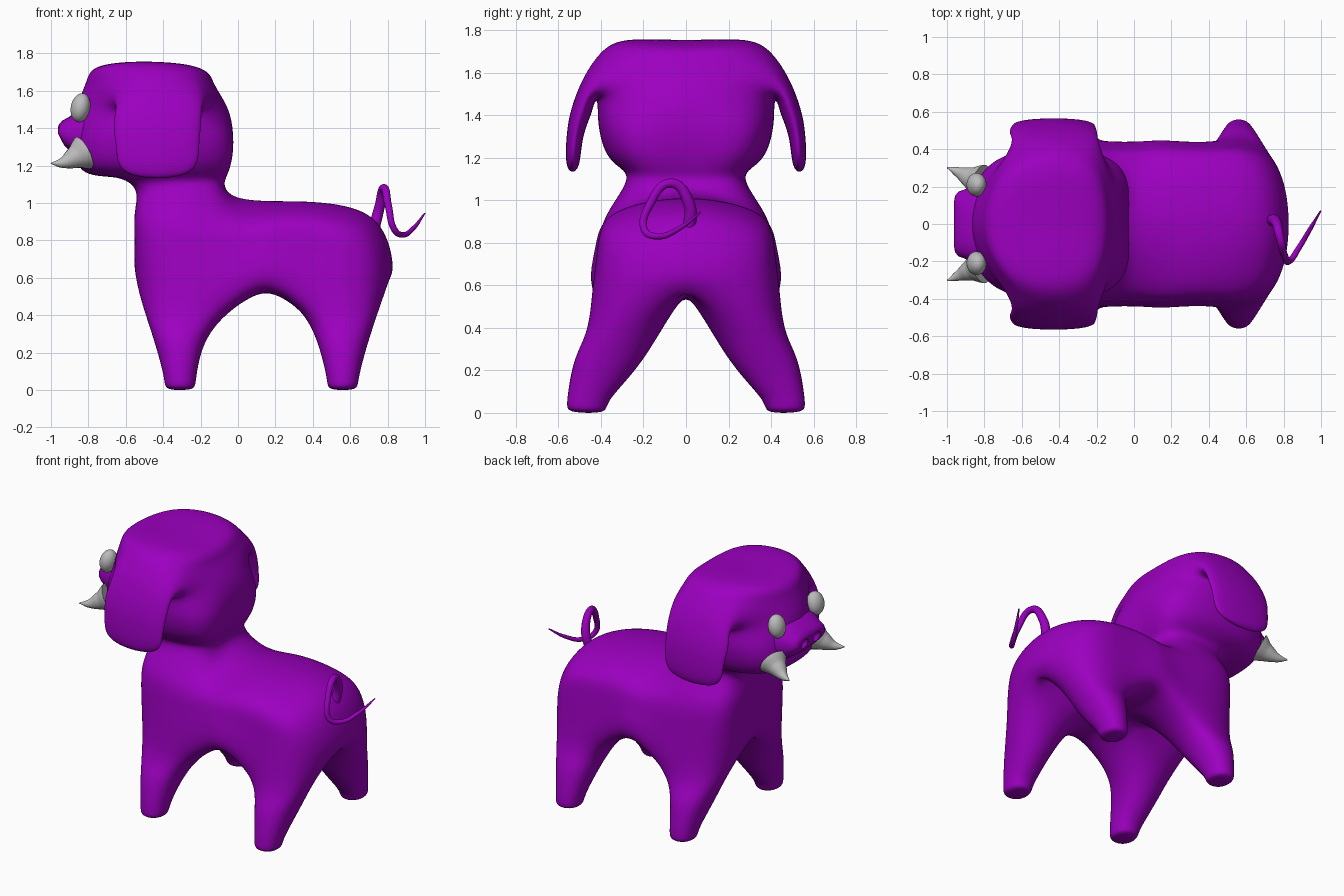
import bpy, bmesh, math

if "Cube" in bpy.data.objects:
    bpy.data.objects.remove(bpy.data.objects["Cube"])


def material(name, rgb):
    m = bpy.data.materials.new(name)
    m.diffuse_color = (*rgb, 1)
    m.use_nodes = True
    m.node_tree.nodes["Principled BSDF"].inputs["Base Color"].default_value = m.diffuse_color
    return m


PURPLE = material("purple skin", (0.33, 0.0, 0.52))
GREY = material("pale grey", (0.5, 0.5, 0.5))


def finish(bm, name, mat, levels=0):
    bmesh.ops.recalc_face_normals(bm, faces=bm.faces)
    for f in bm.faces:
        f.smooth = True
    me = bpy.data.meshes.new(name)
    bm.to_mesh(me)
    bm.free()
    me.materials.append(mat)
    ob = bpy.data.objects.new(name, me)
    bpy.context.collection.objects.link(ob)
    if levels:
        s = ob.modifiers.new("smooth", 'SUBSURF')
        s.levels = s.render_levels = levels
    return ob


def fit_cage(bm, crease, rounds=8):
    """Move the cage so the smooth surface passes through the given points."""
    goal = {v: v.co.copy() for v in bm.verts}
    for _ in range(rounds):
        step = {}
        for v in bm.verts:
            sharp = [e for e in v.link_edges if e[crease] > 0]
            n = len(v.link_edges)
            if len(sharp) == 2:
                limit = (4 * v.co + sharp[0].other_vert(v).co + sharp[1].other_vert(v).co) / 6
            else:
                limit = v.co * n * n
                for e in v.link_edges:
                    limit += 4 * e.other_vert(v).co
                for f in v.link_faces:
                    fv = list(f.verts)
                    limit += fv[(fv.index(v) + 2) % 4].co
                limit /= n * (n + 5)
            step[v] = goal[v] - limit
        for v, d in step.items():
            v.co += d


# Body, legs, head and ears: one half as surface points, mirrored over y = 0
P = {}


def ring(tag, keys, pts):
    for k, p in zip(keys, pts):
        P[tag + k] = p


# torso rows: columns a (chest), b, m, c, d (rump); 0 = centre line, o = outer side
ring("low", ["a0", "b0", "m0", "c0", "d0", "ao", "bo", "mo", "co", "do"],
     [(-.51, 0, .56), (-.06, 0, .54), (.15, 0, .545), (.36, 0, .54), (.77, 0, .55),
      (-.45, .39, .45), (-.09, .42, .43), (.15, .40, .54), (.38, .42, .43), (.70, .40, .45)])
ring("mid", ["a0", "d0", "ao", "bo", "mo", "co", "do"],
     [(-.55, 0, .78), (.82, 0, .71), (-.48, .36, .74), (-.07, .42, .74), (.15, .43, .76),
      (.40, .42, .74), (.71, .36, .72)])
ring("top", ["a0", "b0", "m0", "c0", "d0", "ao", "bo", "mo", "co", "do"],
     [(-.55, 0, .94), (0, 0, 1.03), (.20, 0, 1.01), (.42, 0, 1.003), (.71, 0, .93),
      (-.48, .33, .93), (-.05, .34, .93), (.17, .34, .93), (.40, .34, .93), (.64, .31, .88)])
# neck and head rings
H = ["a0", "ao", "bo", "b0"]
ring("n", H, [(-.545, 0, 1.06), (-.48, .25, 1.06), (-.14, .26, 1.07), (-.07, 0, 1.09)])
ring("j", H, [(-.64, 0, 1.135), (-.57, .25, 1.135), (-.14, .26, 1.14), (-.062, 0, 1.15)])
ring("h1", H, [(-.83, 0, 1.175), (-.69, .32, 1.20), (-.13, .32, 1.22), (-.04, 0, 1.23)])
ring("h2", H, [(-.87, 0, 1.36), (-.70, .36, 1.36), (-.14, .355, 1.36), (-.03, 0, 1.36)])
ring("h3", H, [(-.86, 0, 1.52), (-.64, .38, 1.49), (-.20, .38, 1.49), (-.055, 0, 1.51)])
ring("h4", H, [(-.81, 0, 1.65), (-.62, .38, 1.66), (-.23, .38, 1.645), (-.13, 0, 1.64)])
ring("h5", H, [(-.68, 0, 1.745), (-.60, .26, 1.748), (-.31, .26, 1.742), (-.26, 0, 1.735)])
# ear rings: (front x, back x, inner y, inner z, outer y, outer z)
E = ["ai", "bi", "bo", "ao"]
for t, (x0, x1, yi, zi, yo, zo) in {"e1": (-.60, -.26, .455, 1.42, .515, 1.46),
                                    "e2": (-.59, -.27, .495, 1.29, .550, 1.30),
                                    "e3": (-.55, -.31, .512, 1.165, .552, 1.165)}.items():
    ring(t, E, [(x0, yi, zi), (x1, yi, zi), (x1, yo, zo), (x0, yo, zo)])
# leg rings: front leg f, rear leg r
L = ["a0", "b0", "bo", "ao"]
for leg, cx in (("f", -.31), ("r", .56)):
    for i, (hx, y0, y1, z) in enumerate([(.10, .24, .475, .26), (.063, .38, .528, .07),
                                         (.045, .41, .515, .008)]):
        ring(f"{leg}{i}", L, [(cx - hx, y0, z), (cx + hx, y0, z), (cx + hx, y1, z), (cx - hx, y1, z)])

Q = []


def bridge(r1, r2, closed=True):
    n = len(r1)
    for i in range(n if closed else n - 1):
        j = (i + 1) % n
        Q.append((r1[i], r1[j], r2[j], r2[i]))


def names(tag, keys):
    return [tag + k for k in keys]


around = ["a0", "ao", "bo", "mo", "co", "do", "d0"]
bridge(names("low", around), names("mid", around), False)
bridge(names("mid", around), names("top", around), False)
bridge(names("top", ["b0", "m0", "c0", "d0"]), names("top", ["bo", "mo", "co", "do"]), False)
bridge(names("low", ["b0", "m0", "c0"]), names("low", ["bo", "mo", "co"]), False)
for leg, (p, q) in (("f", "ab"), ("r", "cd")):
    rows = [names("low", [p + "0", q + "0", q + "o", p + "o"])]
    rows += [names(f"{leg}{i}", L) for i in range(3)]
    for r1, r2 in zip(rows, rows[1:]):
        bridge(r1, r2)
    Q.append(tuple(rows[-1]))
head = [names(t, H) for t in ("top", "n", "j", "h1", "h2", "h3", "h4", "h5")]
for r1, r2 in zip(head, head[1:]):
    bridge(r1, r2, False)
Q.append(tuple(head[-1]))
ear_root = ("h3ao", "h3bo", "h4bo", "h4ao")
Q = [q for q in Q if set(q) != set(ear_root)]
ear = [list(ear_root)] + [names(t, E) for t in ("e1", "e2", "e3")]
for r1, r2 in zip(ear, ear[1:]):
    bridge(r1, r2)
Q.append(tuple(ear[-1]))

bm = bmesh.new()
half = {}
for s in (1, -1):
    for k, (x, y, z) in P.items():
        half[k, s] = half[k, 1] if (s < 0 and y == 0) else bm.verts.new((x, s * y, z))
    for q in Q:
        bm.faces.new([half[k, s] for k in (q if s > 0 else q[::-1])])
# sharp fold between the legs
crease = bm.edges.layers.float.new("crease_edge")
fold = [half[k, 1] for k in names("low", ["a0", "b0", "m0", "c0", "d0"])]
for v1, v2 in zip(fold, fold[1:]):
    bm.edges.get((v1, v2))[crease] = 1
fit_cage(bm, crease)
finish(bm, "body_with_head_ears_and_legs", PURPLE, 4)

# Snout: stacked squarish ellipses towards -x, with two nostril hollows
bm = bmesh.new()
prev = None
for x, ry, rz, cz in [(-.78, .24, .16, 1.35), (-.86, .21, .135, 1.355), (-.905, .185, .105, 1.355),
                      (-.94, .172, .08, 1.36), (-.957, .15, .056, 1.365), (-.962, .12, .035, 1.37)]:
    cur = []
    for i in range(40):
        a = math.tau * i / 40
        c, s = math.cos(a), math.sin(a)
        sq = (abs(c) ** 3 + abs(s) ** 3) ** (-1 / 3)
        cur.append(bm.verts.new((x - .5 * min(0, s * sq) * rz, ry * c * sq, cz + rz * s * sq)))
    if prev:
        for i in range(40):
            bm.faces.new((prev[i], prev[(i + 1) % 40], cur[(i + 1) % 40], cur[i]))
    else:
        bm.faces.new(cur)
    prev = cur
bm.faces.new(prev)
snout = finish(bm, "snout", PURPLE)


def ball(name, loc, scale, mat, tilt=0):
    bm = bmesh.new()
    bmesh.ops.create_uvsphere(bm, u_segments=32, v_segments=20, radius=1)
    ob = finish(bm, name, mat)
    ob.location, ob.scale, ob.rotation_euler = loc, scale, (0, tilt, 0)
    return ob


for side, s in (("left", -1), ("right", 1)):
    cut = ball(f"nostril_cutter_{side}", (-.96, s * .065, 1.36), (.04, .036, .04), PURPLE)
    cut.hide_render = True
    b = snout.modifiers.new("nostril", 'BOOLEAN')
    b.operation, b.object, b.solver = 'DIFFERENCE', cut, 'EXACT'
bpy.context.view_layer.update()
bpy.context.view_layer.objects.active = snout
snout.select_set(True)
for m in list(snout.modifiers):
    bpy.ops.object.modifier_apply(modifier=m.name)
for ob in [o for o in bpy.data.objects if "cutter" in o.name]:
    bpy.data.objects.remove(ob)
bpy.ops.object.shade_smooth_by_angle(angle=math.radians(40))


# Tapered tubes for tusks and tail
def tube(name, pts, mat):
    cu = bpy.data.curves.new(name, 'CURVE')
    cu.dimensions, cu.bevel_depth, cu.bevel_resolution = '3D', 1, 6
    cu.use_fill_caps, cu.resolution_u = True, 10
    sp = cu.splines.new('BEZIER')
    sp.bezier_points.add(len(pts) - 1)
    for bp, (x, y, z, r) in zip(sp.bezier_points, pts):
        bp.co, bp.radius = (x, y, z), r
        bp.handle_left_type = bp.handle_right_type = 'AUTO'
    cu.materials.append(mat)
    ob = bpy.data.objects.new(name, cu)
    bpy.context.collection.objects.link(ob)
    bpy.ops.object.select_all(action='DESELECT')
    ob.select_set(True)
    bpy.context.view_layer.objects.active = ob
    bpy.ops.object.convert(target='MESH')
    bpy.ops.object.shade_smooth_by_angle(angle=math.radians(50))


for side, s in (("left", -1), ("right", 1)):
    ball(f"eye_{side}", (-.842, s * .21, 1.51), (.052, .063, .078), GREY, .2)
    tube(f"tusk_{side}", [(-.825, s * .228, 1.268, .095), (-.875, s * .248, 1.242, .06),
                          (-.94, s * .277, 1.215, .028), (-1, s * .303, 1.212, .003)], GREY)

tube("curly_tail", [(.72, .01, .84, .032), (.757, .015, .98, .028), (.78, -.07, 1.08, .022),
                    (.805, -.17, .98, .019), (.835, -.195, .86, .017), (.88, -.13, .83, .015),
                    (.94, -.03, .868, .012), (.998, .07, .945, .004)], PURPLE)
